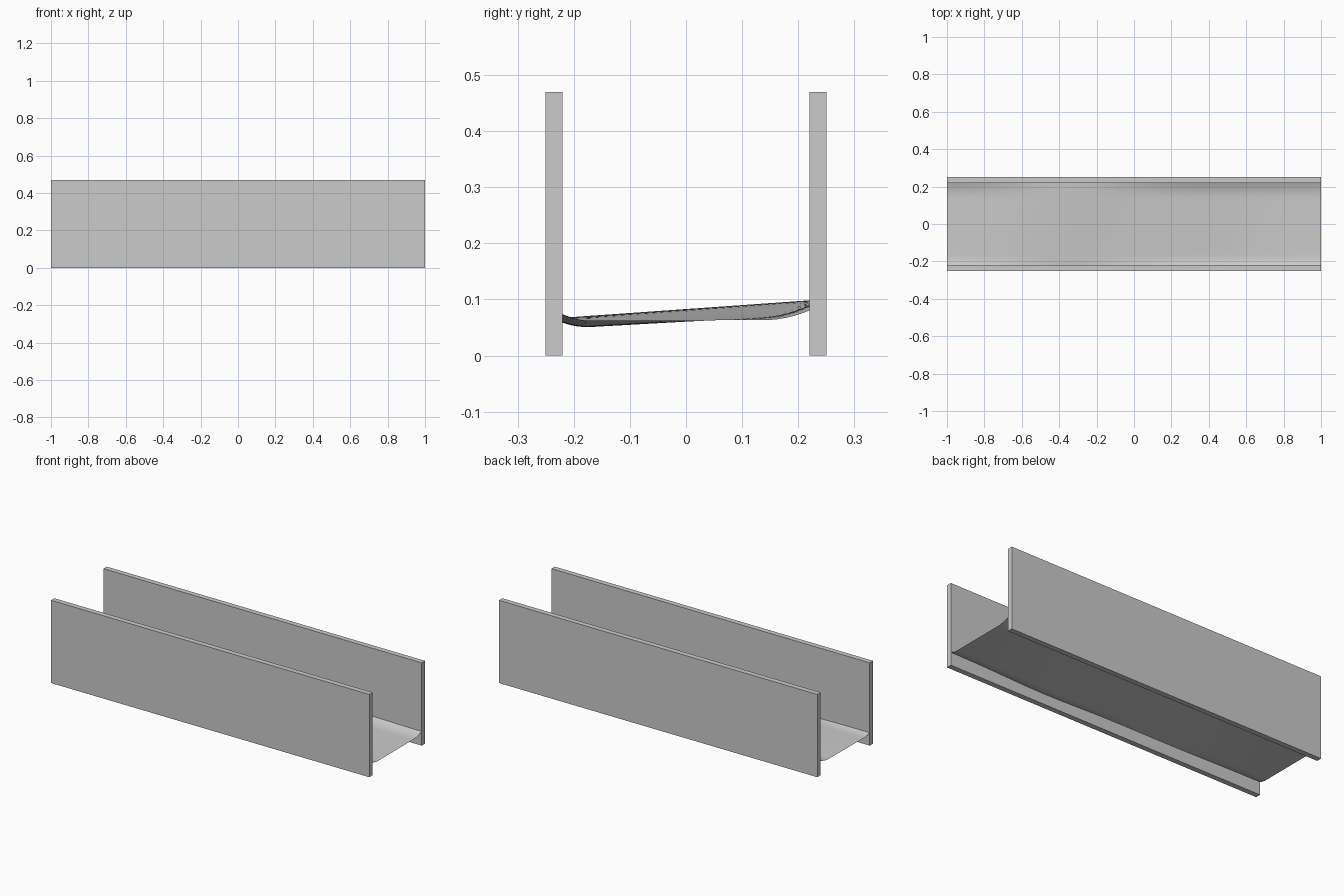
import bpy, bmesh, math

if "Cube" in bpy.data.objects:
    bpy.data.objects.remove(bpy.data.objects["Cube"])

# Side walls
for name, s in (("front_wall", -1), ("back_wall", 1)):
    bpy.ops.mesh.primitive_cube_add(size=1, location=(0, s * 0.235, 0.235))
    wall = bpy.context.object
    wall.name = name
    wall.scale = (2, 0.03, 0.47)
    bpy.ops.object.transform_apply(location=False, rotation=False, scale=True)


def bump(x, c, w):
    return math.exp(-((x - c) / w) ** 2)


# Height of the gently warped floor sheet
def height(x, y):
    hi, lo = bump(x, -0.35, 0.4), bump(x, 0.4, 0.35)
    z = 0.063
    z += hi * (0.02 + 0.07 * y)
    z += lo * (-0.003 + 0.055 * y)
    z += (1 - hi) * 0.017 * max(0, (y - 0.14) / 0.08) ** 2
    z += (1 - hi) * 0.011 * max(0, (-0.17 - y) / 0.05) ** 2
    return min(z, 0.105)


# Floor sheet between the walls
nx, ny = 60, 32
bm = bmesh.new()
rows = []
for i in range(nx + 1):
    x = -1 + 2 * i / nx
    row = []
    for j in range(ny + 1):
        y = -0.22 + 0.44 * j / ny
        row.append(bm.verts.new((x, y, height(x, y))))
    rows.append(row)
for i in range(nx):
    for j in range(ny):
        bm.faces.new((rows[i][j], rows[i + 1][j], rows[i + 1][j + 1], rows[i][j + 1]))
mesh = bpy.data.meshes.new("floor_sheet")
bm.to_mesh(mesh)
bm.free()
floor = bpy.data.objects.new("floor_sheet", mesh)
bpy.context.collection.objects.link(floor)
for p in mesh.polygons:
    p.use_smooth = True
